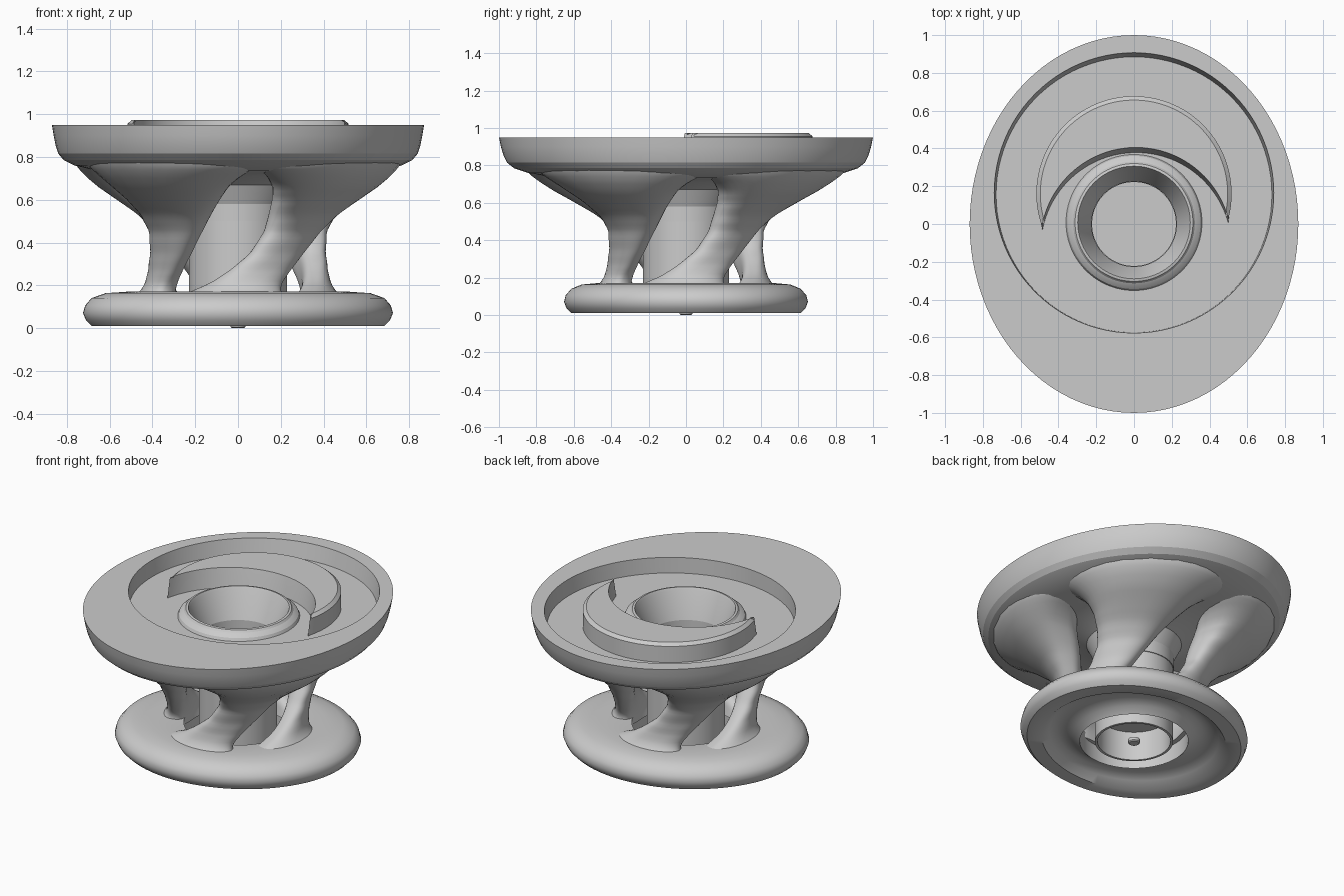
import bpy, bmesh, math
from math import cos, sin, pi, radians
from mathutils import Matrix, Vector

if "Cube" in bpy.data.objects:
    bpy.data.objects.remove(bpy.data.objects["Cube"])

grey = bpy.data.materials.new("plain grey")
grey.diffuse_color = (0.6, 0.6, 0.6, 1)
grey.use_nodes = True
grey.node_tree.nodes["Principled BSDF"].inputs["Base Color"].default_value = grey.diffuse_color


def loft(name, rings, closed=False, cap_start=False, cap_end=False, angle=35):
    """Skin a list of equal-length point rings into one object."""
    bm = bmesh.new()
    rows = [[bm.verts.new(p) for p in r] for r in rings]
    pairs = list(zip(rows, rows[1:]))
    if closed:
        pairs.append((rows[-1], rows[0]))
    n = len(rows[0])
    for a, b in pairs:
        for i in range(n):
            j = (i + 1) % n
            bm.faces.new((a[i], a[j], b[j], b[i]))
    if cap_start:
        bm.faces.new(rows[0][::-1])
    if cap_end:
        bm.faces.new(rows[-1])
    bmesh.ops.recalc_face_normals(bm, faces=bm.faces)
    me = bpy.data.meshes.new(name)
    bm.to_mesh(me)
    bm.free()
    ob = bpy.data.objects.new(name, me)
    bpy.context.collection.objects.link(ob)
    me.materials.append(grey)
    bpy.ops.object.select_all(action='DESELECT')
    ob.select_set(True)
    bpy.context.view_layer.objects.active = ob
    bpy.ops.object.shade_smooth_by_angle(angle=radians(angle))
    return ob


def ellipse(rx, ry, z, cy=0.0, n=96):
    return [(rx * cos(2 * pi * i / n), cy + ry * sin(2 * pi * i / n), z) for i in range(n)]


def lerp_table(table, z):
    for a, b in zip(table, table[1:]):
        if z <= b[0]:
            t = (z - a[0]) / (b[0] - a[0])
            return [p + (q - p) * t for p, q in zip(a[1:], b[1:])]
    return table[-1][1:]


# Upper bowl: underside, oval rim, offset round pocket and central through-cup
body = [ellipse(rx, ry, z) for rx, ry, z in [
    (.235, .235, .50), (.237, .237, .58), (.28, .28, .67), (.38, .40, .71), (.52, .56, .725),
    (.66, .72, .735), (.765, .845, .76), (.815, .92, .785), (.84, .957, .815),
    (.852, .975, .85), (.862, .99, .90), (.87, 1.0, .95)]]
body += [ellipse(.74, .742, .95, .165), ellipse(.73, .73, .85, .155)]
body += [ellipse(r, r, z, .008) for r, z in [
    (.36, .85), (.352, .868), (.335, .882), (.322, .889), (.312, .902), (.298, .905),
    (.29, .89)]]
body += [ellipse(.225, .225, .72), ellipse(.225, .225, .50)]
loft("upper_bowl", body, closed=True, angle=18)

# Base ring: rounded oval, slightly turned, with a hollow underneath
base = loft("base_ring", [ellipse(rx, ry, z) for rx, ry, z in [
    (.32, .32, .015), (.36, .36, .05), (.42, .40, .07), (.48, .44, .072), (.54, .485, .05),
    (.60, .52, .01), (.693, .605, .01), (.718, .63, .035), (.733, .643, .07),
    (.723, .635, .105), (.693, .605, .14), (.627, .55, .163), (.525, .475, .17),
    (.40, .39, .168), (.32, .32, .16)]], closed=True, angle=45)
base.rotation_euler.z = radians(18)

# Central tube, open at both ends around an inner plate
loft("centre_tube", [ellipse(r, r, z, n=96) for r, z in [
    (.215, .20), (.215, .012), (.23, .012), (.23, .50), (.222, .50), (.222, .23)]],
    cap_start=True, cap_end=True)
loft("bottom_nub", [ellipse(r, r, z, n=24) for r, z in [
    (.035, .025), (.035, .006), (.028, 0)]], cap_start=True, cap_end=True)

# Four twisted struts: height, centre angle, half width angle, inner and outer radius
STRUT = [(.12, -97, 40, .29, .52), (.17, -92, 32, .30, .46), (.21, -84, 26, .30, .435),
         (.27, -73, 23, .30, .425), (.35, -60, 21, .30, .435), (.45, -49, 22, .31, .472),
         (.53, -43.5, 25, .31, .54), (.60, -39.5, 28.5, .32, .635), (.66, -37.5, 32.5, .34, .72),
         (.71, -36.5, 38, .36, .775), (.755, -36, 45, .38, .81), (.80, -36, 46, .40, .83)]


def strut(turn):
    rings = []
    for k in range(35):
        z = .12 + (.80 - .12) * k / 34
        ang, half, r0, r1 = lerp_table(STRUT, z)
        mid, thick = (r0 + r1) / 2, (r1 - r0) / 2
        # the flare follows the oval bowl near the top
        oval = min(1, max(0, (z - .5) / .25))
        ring = []
        for i in range(40):
            t = 2 * pi * i / 40
            c, s = cos(t), sin(t)
            u = math.copysign(abs(c) ** .75, c)
            v = math.copysign(abs(s) ** .75, s)
            a = radians(ang + turn + half * u)
            r = mid + thick * v
            ring.append((r * cos(a) * (1 - .03 * oval), r * sin(a) * (1 + .08 * oval), z))
        rings.append(ring)
    return rings


for k, place in enumerate(("front", "right", "back", "left")):
    loft("strut_" + place, strut(90 * k), cap_start=True, cap_end=True, angle=60)

# Crescent standing in the pocket: cross-sections swept from tip to tip
pivot = Vector((0, .16, 0))
tilt = Matrix.Rotation(radians(2.3), 4, 'Z')
sections = []
for i in range(65):
    t = i / 64
    ao, ai = radians(-15.5 + 211 * t), radians(13 + 154 * t)

    def outer(z, r):
        return (r * cos(ao), .16 + r * sin(ao), z)

    def inner(z, cy):
        return (.505 * cos(ai), cy + .505 * sin(ai), z)

    pts = [outer(.85, .517), outer(.955, .517), outer(.973, .496),
           inner(.973, -.10), inner(.93, -.11), inner(.85, -.127)]
    sections.append([tilt @ (Vector(p) - pivot) + pivot for p in pts])
loft("crescent", sections, cap_start=True, cap_end=True)
